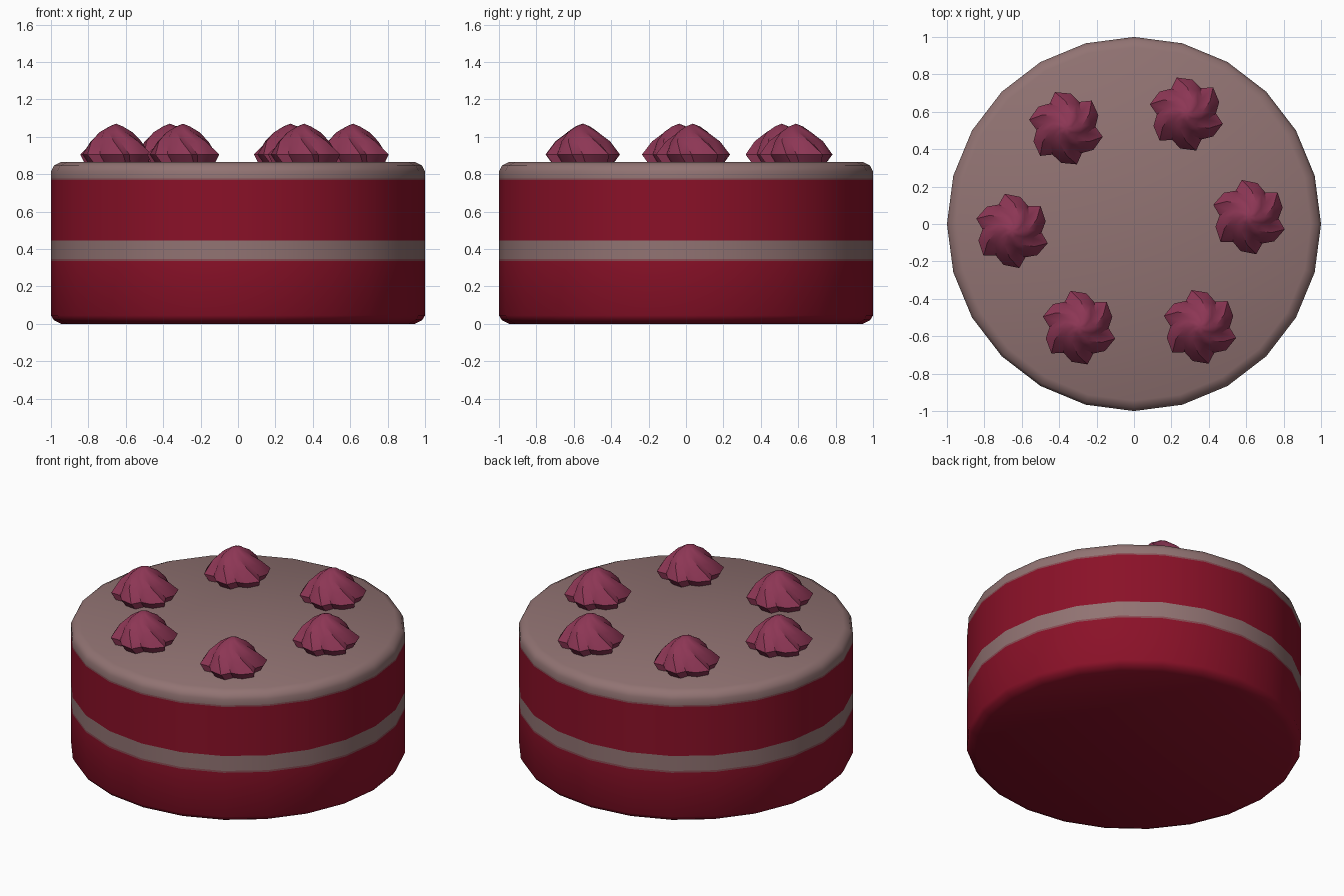
import bpy, bmesh, math

if "Cube" in bpy.data.objects:
    bpy.data.objects.remove(bpy.data.objects["Cube"])

def material(name, rgb):
    m = bpy.data.materials.new(name)
    m.diffuse_color = (*rgb, 1)
    m.use_nodes = True
    m.node_tree.nodes["Principled BSDF"].inputs["Base Color"].default_value = m.diffuse_color
    return m

red = material("red_sponge", (0.255, 0.0055, 0.021))
cream = material("dusty_cream", (0.285, 0.172, 0.170))
berry = material("berry_icing", (0.265, 0.037, 0.090))
edge = material("stained_cream", (0.25, 0.075, 0.09))

def make_object(name, bm, mats, angle):
    bmesh.ops.recalc_face_normals(bm, faces=bm.faces[:])
    me = bpy.data.meshes.new(name)
    bm.to_mesh(me)
    bm.free()
    for m in mats:
        me.materials.append(m)
    me.shade_smooth()
    me.set_sharp_from_angle(angle=math.radians(angle))
    ob = bpy.data.objects.new(name, me)
    bpy.context.collection.objects.link(ob)
    return ob

def skin(bm, rings, mats=None):
    for k in range(len(rings) - 1):
        a, b = rings[k], rings[k + 1]
        n = len(a)
        for i in range(n):
            j = (i + 1) % n
            f = bm.faces.new((a[i], a[j], b[j], b[i]))
            f.material_index = mats[k] if mats else 0

# Layered cake body: 24-sided lathe, colour by height
bm = bmesh.new()
profile = [(0.945, 0.0), (0.985, 0.02), (1.0, 0.045), (1.0, 0.335), (1.0, 0.347),
           (1.0, 0.445), (1.0, 0.768), (1.0, 0.778), (1.0, 0.815),
           (0.985, 0.845), (0.945, 0.865)]
rings = [[bm.verts.new((r * math.cos(math.tau * i / 24), r * math.sin(math.tau * i / 24), z))
          for i in range(24)] for r, z in profile]
skin(bm, rings, [0, 0, 0, 2, 1, 0, 2, 1, 1, 1])
bm.faces.new(rings[0]).material_index = 0
bm.faces.new(rings[-1]).material_index = 1
make_object("cake_body", bm, [red, cream, edge], 60)

# Piped rosettes: six twisted lobes narrowing to a tip
LEVELS = [  # height, scale, lobe depth, twist in degrees
    (0.860, 0.86, 1.0, 6), (0.905, 1.0, 1.0, 0), (0.975, 0.72, 0.9, -16),
    (1.025, 0.43, 0.8, -38), (1.055, 0.19, 0.5, -60)]
LOBE = [(-14, 0.187), (11, 0.202), (27, 0.158)]

def rosette(name, x, y, turn):
    bm = bmesh.new()
    rings = []
    for z, s, depth, twist in LEVELS:
        ring = []
        for k in range(6):
            for a, r in LOBE:
                rr = s * (0.2 + (r - 0.2) * depth)
                t = math.radians(30 + 60 * k + a + twist + turn)
                ring.append(bm.verts.new((x + rr * math.cos(t), y + rr * math.sin(t), z)))
        rings.append(ring)
    skin(bm, rings)
    tip = bm.verts.new((x, y, 1.07))
    top = rings[-1]
    for i in range(len(top)):
        bm.faces.new((top[i], top[(i + 1) % len(top)], tip))
    bm.faces.new(rings[0])
    make_object(name, bm, [berry], 40)

spots = [(0.615, 0.037, 0), (0.28, 0.588, 4), (-0.364, 0.512, 6),
         (-0.652, -0.037, 0), (-0.294, -0.554, 2), (0.353, -0.55, 2)]
for n, (x, y, turn) in enumerate(spots):
    rosette(f"icing_rosette_{n + 1}", x, y, turn)
